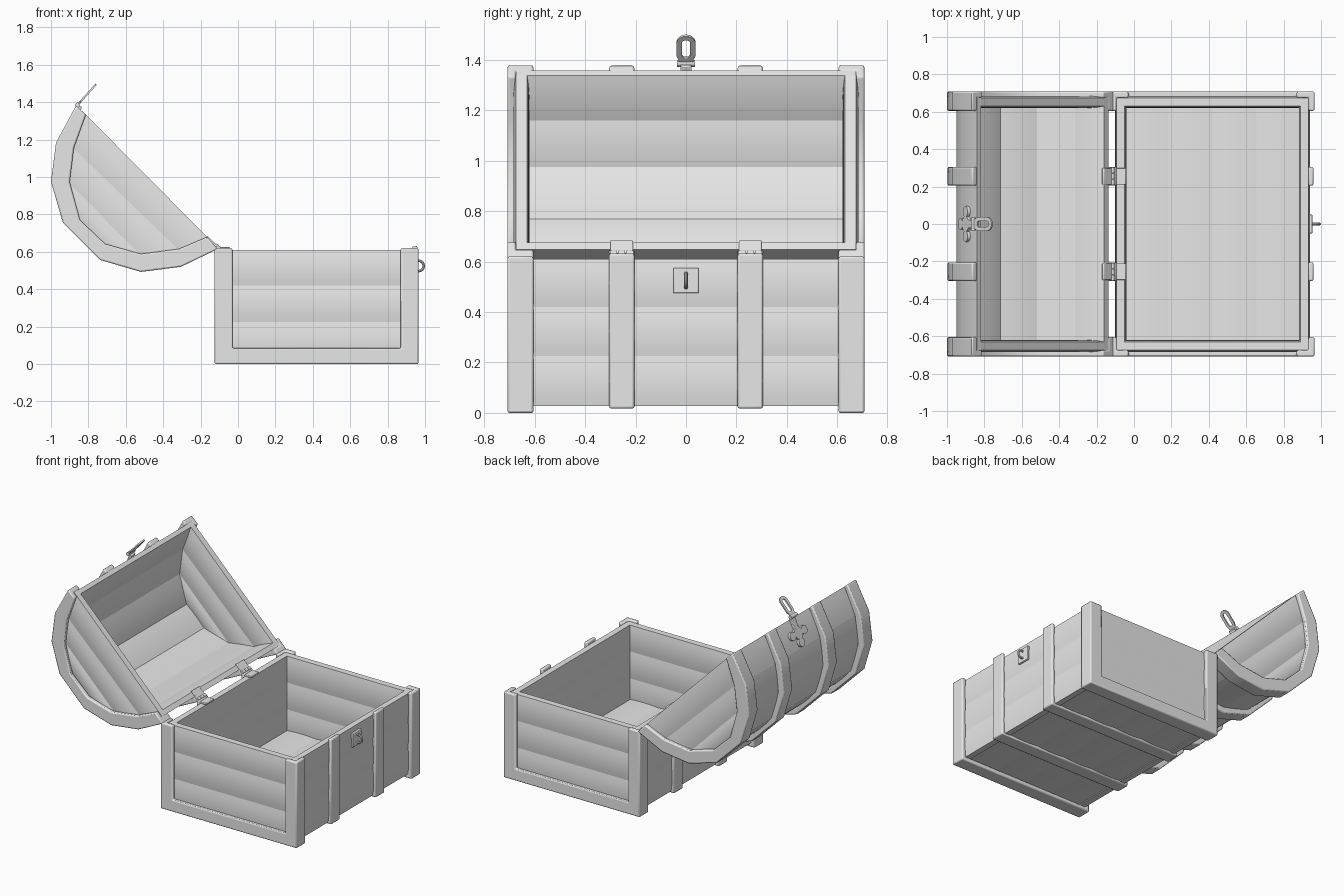
import bpy, bmesh, math
from mathutils import Vector, Matrix

cube = bpy.data.objects.get("Cube")
if cube:
    bpy.data.objects.remove(cube, do_unlink=True)

grey = bpy.data.materials.new("plain_grey")
grey.use_nodes = True
grey.diffuse_color = (0.8, 0.8, 0.8, 1)
grey.node_tree.nodes["Principled BSDF"].inputs["Base Color"].default_value = (0.8, 0.8, 0.8, 1)


def finish(name, bm, bevel=0.0):
    """Turn a bmesh into a shaded object."""
    bmesh.ops.recalc_face_normals(bm, faces=bm.faces)
    mesh = bpy.data.meshes.new(name)
    bm.to_mesh(mesh)
    bm.free()
    mesh.materials.append(grey)
    ob = bpy.data.objects.new(name, mesh)
    bpy.context.collection.objects.link(ob)
    bpy.ops.object.select_all(action='DESELECT')
    ob.select_set(True)
    bpy.context.view_layer.objects.active = ob
    bpy.ops.object.shade_smooth_by_angle(angle=math.radians(28))
    if bevel:
        mod = ob.modifiers.new("soft_edges", 'BEVEL')
        mod.width = bevel
        mod.segments = 2
        mod.limit_method = 'ANGLE'
        mod.angle_limit = math.radians(50)
    return ob


def loft(name, sections, closed=False, bevel=0.0):
    """Skin equal-length point loops, capped unless closed into a ring."""
    bm = bmesh.new()
    rings = [[bm.verts.new(p) for p in s] for s in sections]
    n = len(rings[0])
    pairs = list(zip(rings, rings[1:]))
    if closed:
        pairs.append((rings[-1], rings[0]))
    else:
        bm.faces.new(rings[0])
        bm.faces.new(rings[-1])
    for a, b in pairs:
        for i in range(n):
            j = (i + 1) % n
            bm.faces.new((a[i], a[j], b[j], b[i]))
    return finish(name, bm, bevel)


def plank(name, outer, inner, bulge=0.009, steps=6):
    """Board between two quads (p0, q0, p1, q1) with rounded faces."""
    outer = [Vector(p) for p in outer]
    inner = [Vector(p) for p in inner]
    n = (sum(outer, Vector()) - sum(inner, Vector())).normalized()

    def section(k):
        ts = [i / steps for i in range(steps + 1)]
        hump = [n * bulge * 4 * t * (1 - t) for t in ts]
        front = [outer[k].lerp(outer[k + 1], t) + h for t, h in zip(ts, hump)]
        back = [inner[k].lerp(inner[k + 1], t) - h for t, h in zip(ts, hump)]
        return front + back[::-1]
    return loft(name, [section(0), section(2)])


def band(name, out, inn, profile, bevel=0.008):
    """Sweep a (depth, y) profile along paired outer and inner paths."""
    return loft(name, [[(a[0] + (b[0] - a[0]) * f, y, a[1] + (b[1] - a[1]) * f)
                        for f, y in profile] for a, b in zip(out, inn)], bevel=bevel)


def box(name, centre, size, tilt=0.0, bevel=0.004):
    bm = bmesh.new()
    bmesh.ops.create_cube(bm, size=1, matrix=Matrix.Translation(centre)
                          @ Matrix.Rotation(tilt, 4, 'Y') @ Matrix.Diagonal((*size, 1)))
    return finish(name, bm, bevel)


def disc(name, centre, axis, radius, depth, sides=20):
    bm = bmesh.new()
    rot = Vector(axis).to_track_quat('Z', 'Y').to_matrix().to_4x4()
    bmesh.ops.create_cone(bm, cap_ends=True, segments=sides, radius1=radius,
                          radius2=radius, depth=depth,
                          matrix=Matrix.Translation(centre) @ rot)
    return finish(name, bm)


# Outlines of the box frame and the open lid frame in the x-z plane
box_out = [(-.125, .62), (-.125, 0), (.965, 0), (.965, .62)]
box_in = [(-.03, .62), (-.03, .085), (.87, .085), (.87, .62)]
lid_out = [(-.866, 1.382), (-.973, 1.184), (-1, .975), (-.936, .755),
           (-.738, .557), (-.519, .493), (-.305, .52), (-.107, .616)]
lid_in = [(-.813, 1.334), (-.877, 1.157), (-.9, .975), (-.845, .771),
          (-.711, .643), (-.519, .589), (-.315, .616), (-.165, .68)]


def lid_ring(f):
    return [(a[0] + (b[0] - a[0]) * f, a[1] + (b[1] - a[1]) * f)
            for a, b in zip(lid_out, lid_in)]


# Box walls, three boards high
levels = [.028, .225, .42, .61]
for k, (lo, hi) in enumerate(zip(levels, levels[1:])):
    for side, xo, xi in (("front", .933, .89), ("back", -.093, -.05)):
        quad = lambda x: [(x, -.675, lo), (x, -.675, hi), (x, .675, lo), (x, .675, hi)]
        plank(f"{side}_wall_board_{k}", quad(xo), quad(xi))
    for side, s in (("left", 1), ("right", -1)):
        quad = lambda y: [(-.07, y, lo), (-.07, y, hi), (.91, y, lo), (.91, y, hi)]
        plank(f"{side}_end_board_{k}", quad(s * .675), quad(s * .63))

# Floor boards
for k in range(4):
    x0, x1 = -.05 + .235 * k, -.05 + .235 * (k + 1)
    quad = lambda z: [(x0, -.65, z), (x1, -.65, z), (x0, .65, z), (x1, .65, z)]
    plank(f"floor_board_{k}", quad(.034), quad(.075), bulge=.006)

# Lid shell boards
wood_out, wood_in = lid_ring(.5), lid_ring(.92)
for k in range(7):
    quad = lambda r: [(r[i][0], y, r[i][1]) for y in (-.675, .675) for i in (k, k + 1)]
    plank(f"lid_board_{k}", quad(wood_out), quad(wood_in), bulge=.006)

# Lid end boards, running along the chords
for side, s in (("left", 1), ("right", -1)):
    for k in range(3):
        quad = lambda y: [(wood_in[i][0], s * y, wood_in[i][1])
                          for i in (k, k + 1, 7 - k, 6 - k)]
        plank(f"lid_{side}_end_board_{k}", quad(.675), quad(.63))

# Angle-section frames around both ends, and flat straps
for side, s in (("left", 1), ("right", -1)):
    angle = lambda f: [(0, s * .605), (0, s * .708), (1, s * .708),
                       (1, s * .675), (f, s * .675), (f, s * .605)]
    band(f"{side}_box_frame", box_out, box_in, angle(.33))
    band(f"{side}_lid_frame", lid_out, lid_in, angle(.5))
    flat = lambda f0, f1: [(f0, s * .205), (f0, s * .305), (f1, s * .305), (f1, s * .205)]
    strap_out = [(x, z + .012) for x, z in box_out]
    strap_in = [(x, z + .012) for x, z in box_in]
    band(f"{side}_box_strap", strap_out, strap_in, flat(.06, .34))
    band(f"{side}_lid_strap", lid_out, lid_in, flat(.03, .52))

    # Hinge: knuckles and two leaves
    for k in (-1, 0, 1):
        disc(f"{side}_hinge_knuckle_{k + 1}", (-.116, s * .255 + k * .032, .63),
             (0, 1, 0), .014, .028, 12)
    box(f"{side}_hinge_box_leaf", (-.078, s * .255, .618), (.07, .09, .014))
    box(f"{side}_hinge_lid_leaf", (-.142, s * .255, .656), (.07, .09, .014),
        math.radians(45))

# Lock plate and staple on the box
box("lock_plate", (.943, 0, .525), (.024, .1, .1))
R = 16
loft("lock_staple", [[(.965 + (.028 + .007 * math.cos(b)) * math.cos(a),
                       .007 * math.sin(b),
                       .525 + (.028 + .007 * math.cos(b)) * math.sin(a))
                      for b in [math.tau * j / 8 for j in range(8)]]
                     for a in [math.tau * i / R for i in range(R)]], closed=True)

# Clover-shaped hasp plate on the first lid board
top, low = [Vector((wood_out[i][0], 0, wood_out[i][1])) for i in (0, 1)]
down = (low - top).normalized()
out = Vector((down.z, 0, -down.x))
mid = top.lerp(low, .5) + out * .012
for k, (along, y, r) in enumerate([(0, -.065, .03), (0, .065, .03), (.065, 0, .03), (0, 0, .042)]):
    disc(f"hasp_plate_lobe_{k}", mid + down * along + Vector((0, y, 0)), out, r, .02)
box("hasp_plate_stem", mid - down * .055, (.02, .045, .13), math.atan2(down.x, down.z))
disc("hasp_pivot", (-.858, 0, 1.385), (0, 1, 0), .013, .07, 12)

# Slotted hasp flap, tilted up from the lid edge
start = Vector((-.86, 0, 1.383))
along = Vector((1, 0, 1.12)).normalized()
thick = Vector((-along.z, 0, along.x)) * .005


def slot_point(a, r, d):
    bend = .115 if math.sin(a) > 0 else .05
    return start + along * (bend + r * math.sin(a)) + Vector((0, r * math.cos(a), 0)) + thick * d


loft("hasp_flap", [[slot_point(a, r, d) for r, d in ((.037, 1), (.037, -1), (.016, -1), (.016, 1))]
                   for a in [math.tau * (i + .5) / 24 for i in range(24)]], closed=True)
box("hasp_flap_root", start + along * .018, (.01, .06, .04), math.atan2(along.x, along.z))
